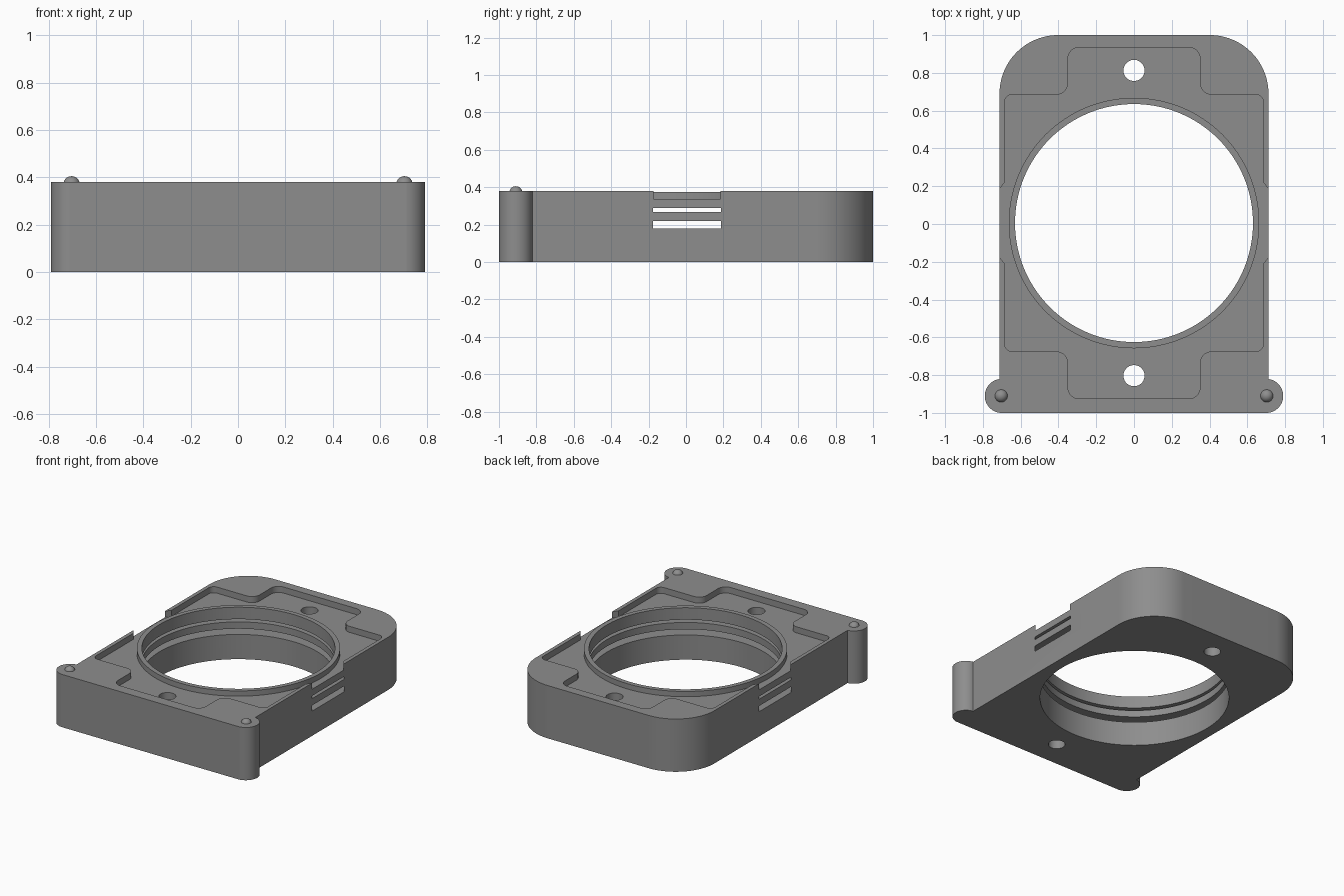
import bpy, bmesh, math
from mathutils import Vector

if "Cube" in bpy.data.objects:
    bpy.data.objects.remove(bpy.data.objects["Cube"])

TOP, FLOOR, CY = 0.38, 0.336, 0.005   # rim height, pocket floor, bore centre y

grey = bpy.data.materials.new("mid grey")
grey.diffuse_color = (0.27, 0.27, 0.27, 1)
grey.use_nodes = True
grey.node_tree.nodes["Principled BSDF"].inputs["Base Color"].default_value = grey.diffuse_color


def rounded(points, steps=10):
    """Round the corners of a polygon given as (x, y, radius)."""
    out, n = [], len(points)
    for i, (x, y, r) in enumerate(points):
        p = Vector((x, y))
        if r == 0:
            out.append(p)
            continue
        a = (Vector(points[i - 1][:2]) - p).normalized()
        b = (Vector(points[(i + 1) % n][:2]) - p).normalized()
        half = a.angle(b) / 2
        centre = p + (a + b).normalized() * (r / math.sin(half))
        start = p + a * (r / math.tan(half)) - centre
        end = p + b * (r / math.tan(half)) - centre
        sweep = math.atan2(start.x * end.y - start.y * end.x, start.dot(end))
        for k in range(steps + 1):
            t = sweep * k / steps
            c, s = math.cos(t), math.sin(t)
            out.append(centre + Vector((c * start.x - s * start.y, s * start.x + c * start.y)))
    return out


def circle(x, y, r, n=96):
    return [Vector((x + r * math.cos(2 * math.pi * k / n), y + r * math.sin(2 * math.pi * k / n)))
            for k in range(n)]


def finish(name, bm):
    bmesh.ops.recalc_face_normals(bm, faces=bm.faces)
    mesh = bpy.data.meshes.new(name)
    bm.to_mesh(mesh)
    bm.free()
    mesh.materials.append(grey)
    ob = bpy.data.objects.new(name, mesh)
    bpy.context.collection.objects.link(ob)
    return ob


def prism(name, outline, z0, z1):
    bm = bmesh.new()
    face = bm.faces.new([bm.verts.new((p.x, p.y, z0)) for p in outline])
    res = bmesh.ops.extrude_face_region(bm, geom=[face])
    bmesh.ops.translate(bm, vec=(0, 0, z1 - z0),
                        verts=[v for v in res["geom"] if isinstance(v, bmesh.types.BMVert)])
    return finish(name, bm)


def activate(ob):
    bpy.ops.object.select_all(action='DESELECT')
    ob.select_set(True)
    bpy.context.view_layer.objects.active = ob


def boolean(target, tool, operation='DIFFERENCE'):
    activate(target)
    mod = target.modifiers.new("cut", 'BOOLEAN')
    mod.operation, mod.solver, mod.object = operation, 'EXACT', tool
    bpy.ops.object.modifier_apply(modifier=mod.name)
    bpy.data.objects.remove(tool)


def smooth(ob):
    activate(ob)
    bpy.ops.object.shade_smooth_by_angle(angle=math.radians(30))


# Main block: rounded back corners, lugs at the front corners
housing = prism("housing", rounded([(-0.712, -1, 0), (0.712, -1, 0),
                                    (0.712, 1, 0.31), (-0.712, 1, 0.31)], 24), 0, TOP)
for side in (-1, 1):
    boolean(housing, prism("lug", circle(side * 0.7, -0.91, 0.09, 48), 0, TOP), 'UNION')

# Shallow pocket with end lobes, open at the middle of both sides
quarter = [(0.76, 0.13, 0), (0.712, 0.18, 0), (0.685, 0.215, 0), (0.685, 0.68, 0.04),
           (0.35, 0.68, 0.06), (0.35, 0.93, 0.06)]
mirror_x = [(-x, y, r) for x, y, r in reversed(quarter)]
upper = quarter + mirror_x
lower = [(-x, -y, r) for x, y, r in upper]
pocket = [(x, y + CY, r) for x, y, r in upper + lower]
boolean(housing, prism("pocket_cutter", rounded(pocket), FLOOR, TOP + 0.1))

# Bore, two internal grooves that break through the sides, screw holes
boolean(housing, prism("bore_cutter", circle(0, CY, 0.63, 128), -0.1, 0.6))
for z0, z1 in ((0.178, 0.219), (0.268, 0.288)):
    boolean(housing, prism("groove_cutter", circle(0, CY, 0.735, 128), z0, z1))
for y in (0.813, -0.803):
    boolean(housing, prism("hole_cutter", circle(0, y, 0.056, 40), -0.1, 0.6))
smooth(housing)

# Raised lip around the bore
lip = prism("bore_lip", circle(0, CY, 0.663, 128), FLOOR, 0.374)
boolean(lip, prism("lip_cutter", circle(0, CY, 0.63, 128), 0.2, 0.5))
smooth(lip)

# Locating bumps on the lugs
for side, label in ((-1, "left"), (1, "right")):
    bm = bmesh.new()
    bmesh.ops.create_uvsphere(bm, u_segments=32, v_segments=16, radius=0.035)
    bmesh.ops.bisect_plane(bm, geom=bm.verts[:] + bm.edges[:] + bm.faces[:],
                           plane_co=(0, 0, -0.012), plane_no=(0, 0, -1), clear_outer=True)
    bmesh.ops.translate(bm, verts=bm.verts, vec=(side * 0.703, -0.91, TOP - 0.01))
    smooth(finish(label + "_bump", bm))
